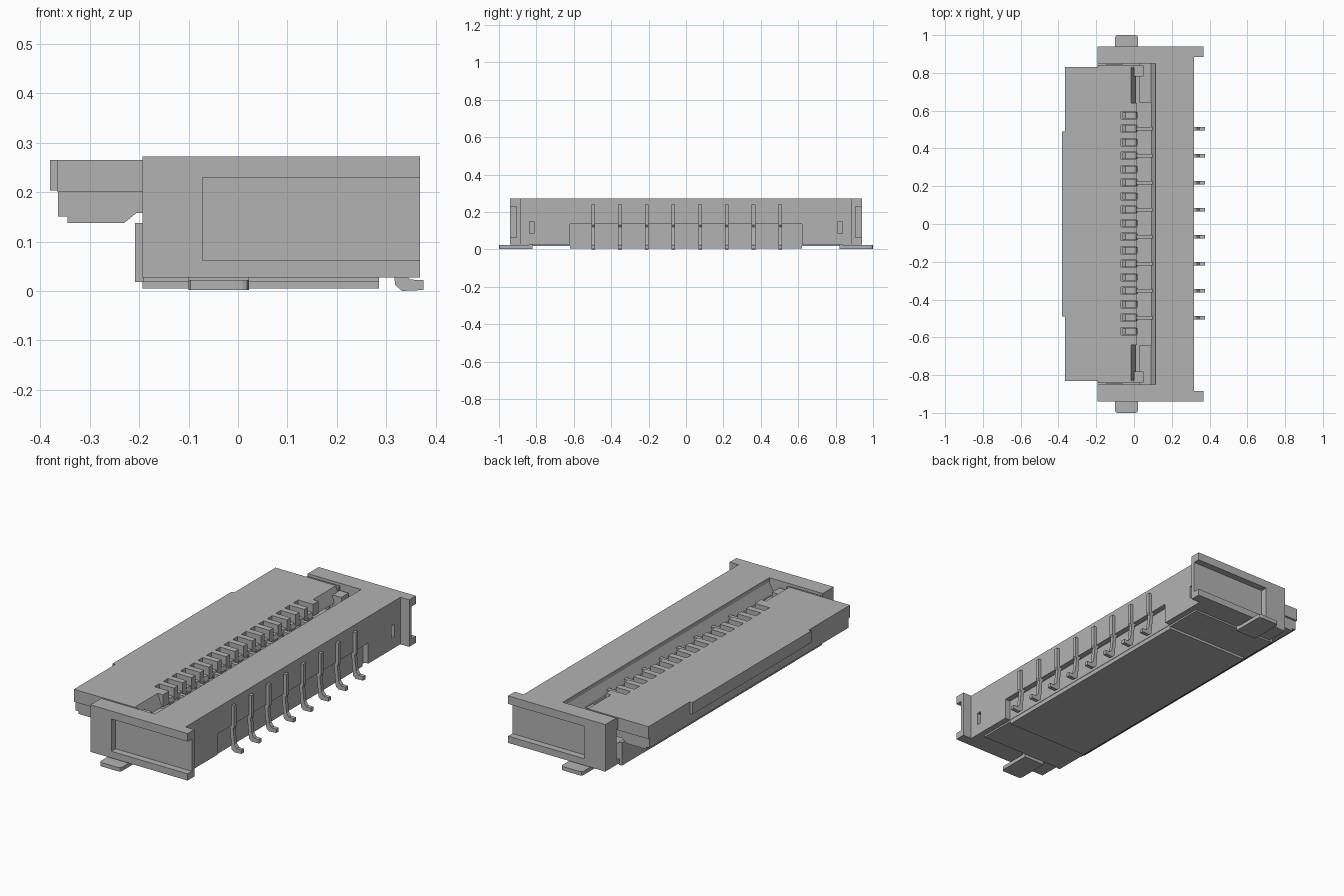
import bpy, bmesh

cube = bpy.data.objects.get("Cube")
if cube:
    bpy.data.objects.remove(cube, do_unlink=True)

grey = bpy.data.materials.new("plain grey")
grey.use_nodes = True
COLOUR = (0.45, 0.45, 0.45, 1)
grey.diffuse_color = COLOUR
grey.node_tree.nodes["Principled BSDF"].inputs["Base Color"].default_value = COLOUR


def prism(name, profile, y0, y1):
    """Extrude an (x, z) outline from y0 to y1."""
    bm = bmesh.new()
    face = bm.faces.new([bm.verts.new((x, y0, z)) for x, z in profile])
    out = bmesh.ops.extrude_face_region(bm, geom=[face])
    verts = [v for v in out["geom"] if isinstance(v, bmesh.types.BMVert)]
    bmesh.ops.translate(bm, vec=(0, y1 - y0, 0), verts=verts)
    bmesh.ops.recalc_face_normals(bm, faces=bm.faces)
    mesh = bpy.data.meshes.new(name)
    bm.to_mesh(mesh)
    bm.free()
    mesh.materials.append(grey)
    ob = bpy.data.objects.new(name, mesh)
    bpy.context.scene.collection.objects.link(ob)
    return ob


def box(name, x0, x1, y0, y1, z0, z1):
    return prism(name, [(x0, z0), (x1, z0), (x1, z1), (x0, z1)], y0, y1)


def cut(target, cutters):
    """Subtract each cutter, then remove it."""
    bpy.context.view_layer.objects.active = target
    for c in cutters:
        c.hide_render = True
        mod = target.modifiers.new("cut", "BOOLEAN")
        mod.operation, mod.solver, mod.object = "DIFFERENCE", "EXACT", c
        bpy.ops.object.modifier_apply(modifier=mod.name)
        bpy.data.objects.remove(c, do_unlink=True)


PITCH = 0.0715
SHIFT = 0.004
pin_rows = [SHIFT + (i - 3.5) * PITCH * 2 for i in range(8)]
slot_rows = [SHIFT + (i - 8) * PITCH for i in range(17)]

# Housing with open front cavity and sloped rear wall
housing = box("housing", -0.193, 0.368, -0.94, 0.94, 0.027, 0.272)
cutters = [
    prism("cavity", [(-0.3, 0.13), (0.09, 0.13), (0.09, 0.2), (0.115, 0.25),
                     (0.115, 0.4), (-0.3, 0.4)], -0.85, 0.85),
    box("rear_step", 0.317, 0.5, -0.885, 0.885, -0.1, 0.4),
    box("rear_recess", 0.287, 0.5, -0.62, 0.62, -0.1, 0.135),
]
for s in (-1, 1):
    a, b = sorted((s * 0.905, s * 1.1))
    cutters.append(box("end_pocket", -0.072, 0.5, a, b, 0.062, 0.23))
    a, b = sorted((s * 0.812, s * 0.838))
    cutters.append(box("rear_slit", 0.297, 0.4, a, b, 0.085, 0.15))
    a, b = sorted((s * 0.825, s * 0.85))
    cutters.append(box("post_gap", -0.3, -0.06, a, b, 0.05, 0.2))
cut(housing, cutters)

# Bottom plate and the front lip with its row of windows
box("bottom_plate", -0.193, 0.285, -0.62, 0.62, 0.005, 0.03)
box("floor_pad", -0.193, 0.285, -0.82, 0.82, 0.018, 0.03)
lip = box("front_lip", -0.208, -0.19, -0.825, 0.825, 0.018, 0.138)
cut(lip, [box("window", -0.3, -0.197, y - 0.02, y + 0.02, 0.075, 0.12)
          for y in slot_rows])

# Hinged cover: thin top plate over a narrower, stepped underside
cover = box("cover_top", -0.365, 0.015, -0.83, 0.83, 0.2, 0.265)
cutters = [box("contact_slot", -0.07, 0.1, y - 0.02, y + 0.02, 0.1, 0.4)
           for y in slot_rows]
for s in (-1, 1):
    a, b = sorted((s * 0.64, s * 0.9))
    cutters.append(prism("edge_bevel", [(-0.015, 0.3), (-0.015, 0.265), (0.01, 0.2),
                                        (0.01, 0.1), (0.1, 0.1), (0.1, 0.3)], a, b))
cut(cover, cutters)
box("cover_grip", -0.38, -0.36, -0.49, 0.49, 0.203, 0.265)
prism("cover_underside", [(-0.364, 0.2), (-0.364, 0.151), (-0.345, 0.151),
                          (-0.345, 0.138), (-0.23, 0.138), (-0.205, 0.158),
                          (-0.075, 0.158), (-0.075, 0.2)], -0.82, 0.82)

for s in (-1, 1):
    def side(name, x0, x1, ya, yb, z0, z1):
        a, b = sorted((s * ya, s * yb))
        return box(name, x0, x1, a, b, z0, z1)
    # Hinge ends, bearing blocks and metal hold-downs
    side("hinge_ear", -0.19, 0.0, 0.825, 0.842, 0.21, 0.262)
    side("hinge_nub", 0.0, 0.05, 0.78, 0.84, 0.16, 0.24)
    side("bearing_block", 0.03, 0.092, 0.64, 0.85, 0.12, 0.19)
    side("hold_down_post", -0.15, -0.06, 0.836, 0.844, 0.03, 0.2)
    tab = side("solder_tab", -0.1, 0.022, 0.82, 1.0, 0.002, 0.022)
    # Clip the outer corners of the tab in plan
    bm = bmesh.new()
    bm.from_mesh(tab.data)
    edges = [e for e in bm.edges
             if all(abs(v.co.y) > 0.99 for v in e.verts)
             and abs(e.verts[0].co.x - e.verts[1].co.x) < 0.001]
    bmesh.ops.bevel(bm, geom=edges, offset=0.013, segments=2, affect="EDGES", profile=0.5)
    bm.to_mesh(tab.data)
    bm.free()
    side("tab_root", -0.1, 0.022, 0.82, 0.84, 0.002, 0.03)

# Contacts inside the cover slots
for y in slot_rows:
    prism("slot_contact", [(-0.062, 0.16), (0.0, 0.16), (0.018, 0.2), (0.01, 0.222),
                           (-0.045, 0.222), (-0.062, 0.205)], y - 0.018, y + 0.018)

# Rear pins with flared feet, and the beams that lead to them
for y in pin_rows:
    box("contact_beam", 0.005, 0.115, y - 0.01, y + 0.01, 0.17, 0.215)
    prism("rear_pin", [(0.30, 0.24), (0.333, 0.24), (0.333, 0.13), (0.326, 0.12),
                       (0.335, 0.04), (0.348, 0.023), (0.375, 0.022), (0.375, 0.002),
                       (0.332, 0.0), (0.318, 0.012), (0.308, 0.12), (0.30, 0.13)],
          y - 0.01, y + 0.01)
